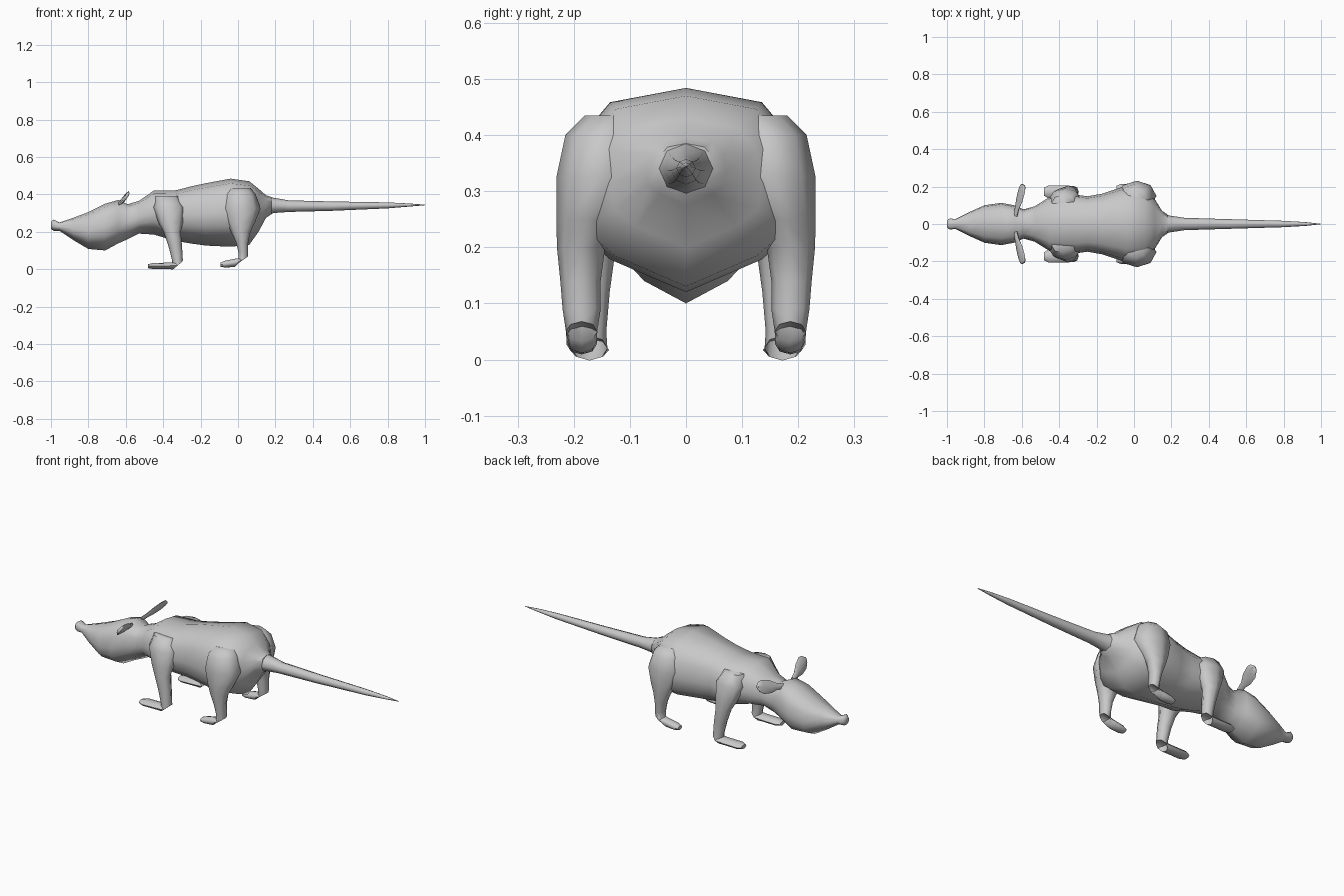
import bpy, bmesh, math
from mathutils import Vector

grey = bpy.data.materials.new("plain grey")
grey.diffuse_color = (0.58, 0.58, 0.58, 1)

ROUND8 = [(math.cos(math.tau * i / 8), math.sin(math.tau * i / 8)) for i in range(8)]
# torso section: ridge on the back, full flanks, keeled belly
TORSO = [(0, 1), (.66, .86), (.93, .5), (1, 0), (.95, -.4), (.66, -.68), (0, -1),
         (-.66, -.68), (-.95, -.4), (-1, 0), (-.93, .5), (-.66, .86)]


def loft(name, rings, section, mirror=False, angle=60):
    """Skin through rings given as (centre, u axis, v axis) and cap both ends."""
    bm = bmesh.new()
    loops = [[bm.verts.new(Vector(c) + Vector(u) * a + Vector(v) * b) for a, b in section]
             for c, u, v in rings]
    n = len(section)
    for p, q in zip(loops, loops[1:]):
        for i in range(n):
            j = (i + 1) % n
            bm.faces.new((p[i], p[j], q[j], q[i]))
    bm.faces.new(loops[0][::-1])
    bm.faces.new(loops[-1])
    bmesh.ops.recalc_face_normals(bm, faces=bm.faces)
    mesh = bpy.data.meshes.new(name)
    bm.to_mesh(mesh)
    bm.free()
    ob = bpy.data.objects.new(name, mesh)
    bpy.context.collection.objects.link(ob)
    mesh.materials.append(grey)
    if mirror:
        m = ob.modifiers.new("mirror", 'MIRROR')
        m.use_axis = (False, True, False)
        m.use_mirror_merge = False
    bpy.ops.object.select_all(action='DESELECT')
    ob.select_set(True)
    bpy.context.view_layer.objects.active = ob
    bpy.ops.object.shade_smooth_by_angle(angle=math.radians(angle))
    return ob


def along_x(x, bottom, top, width):
    return (x, 0, (top + bottom) / 2), (0, width, 0), (0, 0, (top - bottom) / 2)


def leg_ring(x, y, z, rx, ry, tilt=0):
    t = math.radians(tilt)
    return (x, y, z), (rx * math.cos(t), 0, rx * math.sin(t)), (0, ry, 0)


# head, neck and torso: x, bottom, top, half width
body = [(-1.0, .215, .255, .018), (-.985, .205, .265, .03), (-.955, .205, .25, .026),
        (-.88, .155, .275, .064), (-.80, .108, .305, .1), (-.71, .1, .35, .113),
        (-.64, .138, .37, .1), (-.59, .16, .347, .078), (-.53, .19, .365, .095),
        (-.45, .185, .42, .145), (-.33, .15, .422, .16), (-.25, .137, .443, .148),
        (-.17, .126, .46, .162), (-.04, .12, .484, .205), (.06, .13, .47, .19),
        (.11, .2, .43, .135), (.15, .275, .395, .07), (.18, .295, .385, .05)]
loft("body", [along_x(*r) for r in body], TORSO)

# tapering tail
tail = [(.14, .28, .395, .06), (.19, .3, .382, .045), (.27, .306, .368, .033),
        (.5, .312, .362, .026), (.8, .325, .357, .017), (.92, .335, .351, .01),
        (1.0, .342, .345, .001)]
loft("tail", [along_x(*r) for r in tail], ROUND8)

# front legs: shoulder, forearm, then a long flat foot pointing forward
front = [(-.38, .115, .39, .06, .04), (-.37, .135, .33, .085, .055),
         (-.36, .15, .25, .066, .05), (-.352, .165, .2, .046, .04),
         (-.335, .17, .12, .036, .034), (-.324, .172, .05, .029, .03),
         (-.322, .172, .02, .034, .032, 40), (-.37, .172, .018, .017, .033, 90),
         (-.455, .172, .017, .016, .035, 90), (-.48, .172, .016, .011, .022, 90)]
loft("front_legs", [leg_ring(*r) for r in front], ROUND8, True)

# hind legs: heavy thigh, hock and short foot
hind = [(.01, .13, .435, .055, .05), (.01, .145, .4, .085, .07),
        (.015, .15, .325, .105, .081), (.015, .175, .25, .076, .056),
        (.015, .187, .2, .052, .043), (.022, .188, .14, .032, .036),
        (.028, .186, .09, .026, .034), (.028, .186, .05, .031, .028, 35),
        (-.015, .186, .034, .023, .027, 80), (-.07, .186, .027, .018, .027, 90),
        (-.093, .186, .024, .011, .019, 90)]
loft("hind_legs", [leg_ring(*r) for r in hind], ROUND8, True)

# ears: thin paddles swept outward; distance along the ear, half breadth
base, tip = Vector((-.635, .045, .35)), Vector((-.592, .21, .395))
broad, thin = Vector((.45, -.3, .84)), Vector((.86, -.2, -.45))
ears = [(0, .016), (.25, .018), (.5, .034), (.8, .037), (.95, .026), (1, .012)]
loft("ears", [(base.lerp(tip, t), broad * w, thin * .009) for t, w in ears], ROUND8, True)
